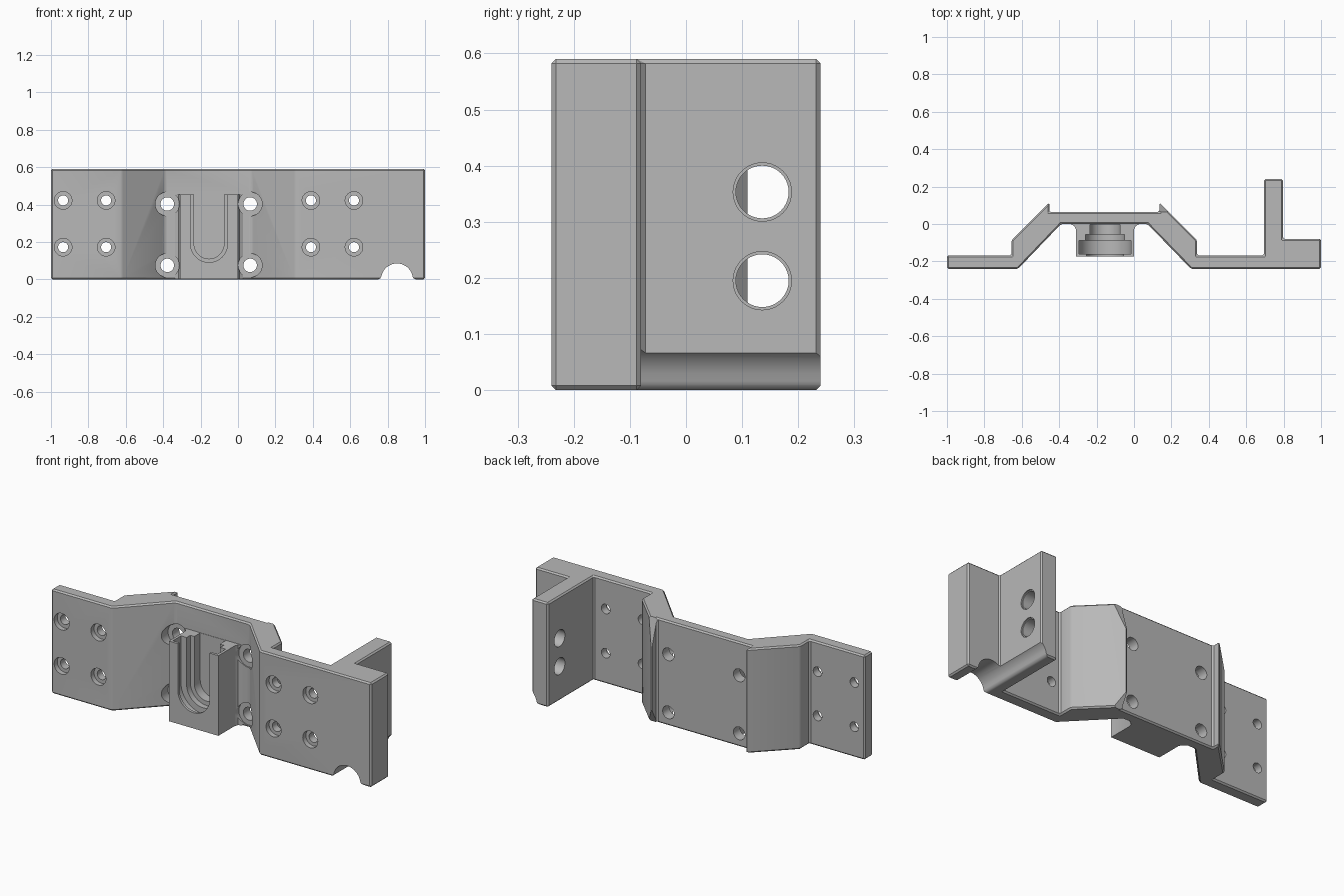
import bpy, bmesh, math
from mathutils import Matrix

cube = bpy.data.objects.get("Cube")
if cube:
    bpy.data.objects.remove(cube, do_unlink=True)

grey = bpy.data.materials.new("plain grey")
grey.use_nodes = True
grey.diffuse_color = (0.48, 0.48, 0.48, 1)
grey.node_tree.nodes["Principled BSDF"].inputs["Base Color"].default_value = (0.48, 0.48, 0.48, 1)

H = 0.59          # bracket height
FLAT, BACK = -0.24, 0.065


def prism(name, points, start, end, axis="z"):
    """Extrude a 2D outline: z uses (x, y), y uses (x, z), x uses (y, z)."""
    place = {"z": lambda p, t: (p[0], p[1], t),
             "y": lambda p, t: (p[0], t, p[1]),
             "x": lambda p, t: (t, p[0], p[1])}[axis]
    bm = bmesh.new()
    a = [bm.verts.new(place(p, start)) for p in points]
    b = [bm.verts.new(place(p, end)) for p in points]
    bm.faces.new(a)
    bm.faces.new(b)
    for i in range(len(a)):
        j = (i + 1) % len(a)
        bm.faces.new((a[i], a[j], b[j], b[i]))
    bmesh.ops.recalc_face_normals(bm, faces=bm.faces)
    mesh = bpy.data.meshes.new(name)
    bm.to_mesh(mesh)
    bm.free()
    mesh.materials.append(grey)
    obj = bpy.data.objects.new(name, mesh)
    bpy.context.collection.objects.link(obj)
    return obj


def circle(u, v, r, n=40):
    return [(u + r * math.cos(2 * math.pi * i / n),
             v + r * math.sin(2 * math.pi * i / n)) for i in range(n)]


def slot(u, v, r, top, n=24):
    """U outline, open upwards."""
    arc = [(u + r * math.cos(math.pi + math.pi * i / n),
            v + r * math.sin(math.pi + math.pi * i / n)) for i in range(n + 1)]
    return arc + [(u + r, top), (u - r, top)]


def chamfer(obj, width):
    mod = obj.modifiers.new("edge_chamfer", "BEVEL")
    mod.width = width
    mod.segments = 1
    mod.limit_method = "ANGLE"
    mod.angle_limit = math.radians(30)
    bake(obj)


def bake(obj):
    bpy.context.view_layer.update()
    graph = bpy.context.evaluated_depsgraph_get()
    mesh = bpy.data.meshes.new_from_object(obj.evaluated_get(graph))
    obj.modifiers.clear()
    obj.data = mesh


def combine(obj, others, operation="DIFFERENCE"):
    for other in others:
        mod = obj.modifiers.new("cut", "BOOLEAN")
        mod.operation = operation
        mod.solver = "EXACT"
        mod.object = other
        bake(obj)
        bpy.data.objects.remove(other, do_unlink=True)


# Folded bracket with two ridges and the upright fin at the back
bracket = prism("bracket", [
    (-1, FLAT), (-0.62, FLAT), (-0.39, 0), (0.072, 0), (0.305, FLAT), (1, FLAT),
    (1, -0.08), (0.797, -0.08), (0.797, 0.24), (0.695, 0.24), (0.695, -0.168),
    (0.337, -0.168), (0.337, -0.086), (0.136, 0.115), (0.136, BACK),
    (-0.453, BACK), (-0.453, 0.115), (-0.655, -0.086), (-0.655, -0.168), (-1, -0.168),
], 0, H)
chamfer(bracket, 0.008)

# Sloped ends of the ridge on the left
combine(bracket, [
    prism("ridge_top_cut", [(0.118, 0.41), (BACK, H), (BACK, 0.65), (0.2, 0.65), (0.2, 0.41)], 0.1, 0.3, "x"),
    prism("ridge_bottom_cut", [(0.118, 0.1), (BACK, 0), (BACK, -0.06), (0.2, -0.06), (0.2, 0.1)], 0.1, 0.3, "x"),
])

# Mount block on the front, flared where it meets the plate
mid, r = -0.155, 0.155
flare = [(r, -0.175), (r, -0.03), (r + 0.008, -0.012), (r + 0.028, 0), (r + 0.028, 0.02)]
outline = [(mid + u, v) for u, v in flare] + [(mid - u, v) for u, v in reversed(flare)]
block = prism("mount_block", outline, 0.002, 0.455)
combine(bracket, [block], "UNION")

# Stepped keyhole slot, widest in its middle
cuts = []
for radius, y0, y1 in [(0.08, -0.07, -0.002), (0.105, -0.095, -0.055),
                       (0.14, -0.16, -0.088), (0.099, -0.2, -0.15)]:
    cuts.append(prism("slot_cut", slot(mid, 0.19, radius, 0.5), y0, y1, "y"))

# Plate holes with counterbores that bite into the slopes
for x in (-0.378, 0.065):
    for z in (0.403, 0.075):
        cuts.append(prism("plate_hole", circle(x, z, 0.036), -0.05, 0.3, "y"))
        cuts.append(prism("plate_counterbore", circle(x, z, 0.064), -0.25, 0.006, "y"))

# Flange holes with counterbores
for x in (-0.935, -0.705, 0.39, 0.62):
    for z in (0.422, 0.172):
        cuts.append(prism("flange_hole", circle(x, z, 0.027), -0.3, -0.1, "y"))
        cuts.append(prism("flange_counterbore", circle(x, z, 0.047), -0.3, -0.212, "y"))

# Fin holes, with chamfered rims made as shallow steps
for z in (0.353, 0.195):
    cuts.append(prism("fin_hole", circle(0.136, z, 0.047), 0.6, 0.9, "x"))
    cuts.append(prism("fin_hole_rim", circle(0.136, z, 0.052), 0.79, 0.9, "x"))

# Rounded channel along the bottom with softened mouth
bell = []
R, f, n = 0.085, 0.02, 16
reach = math.sqrt((R + f) ** 2 - f ** 2)
blend = math.atan2(f, reach)
for i in range(n + 1):
    a = blend + (math.pi - 2 * blend) * i / n
    bell.append((0.85 + R * math.cos(a), R * math.sin(a)))
foot = [(reach - f * math.sin(t), f - f * math.cos(t))
        for t in [(math.pi / 2 - blend) * i / 4 for i in range(4)]]
right = [(0.85 + u, v) for u, v in foot]
left = [(0.85 - u, v) for u, v in reversed(foot)]
bell = right + bell + left + [(0.85 - reach, -0.05), (0.85 + reach, -0.05)]
cuts.append(prism("channel_cut", bell, -0.4, 0.4, "y"))

combine(bracket, cuts)

# Smooth round walls, keep folded edges crisp
bpy.ops.object.select_all(action="DESELECT")
bracket.select_set(True)
bpy.context.view_layer.objects.active = bracket
bpy.ops.object.shade_smooth_by_angle(angle=math.radians(25))
